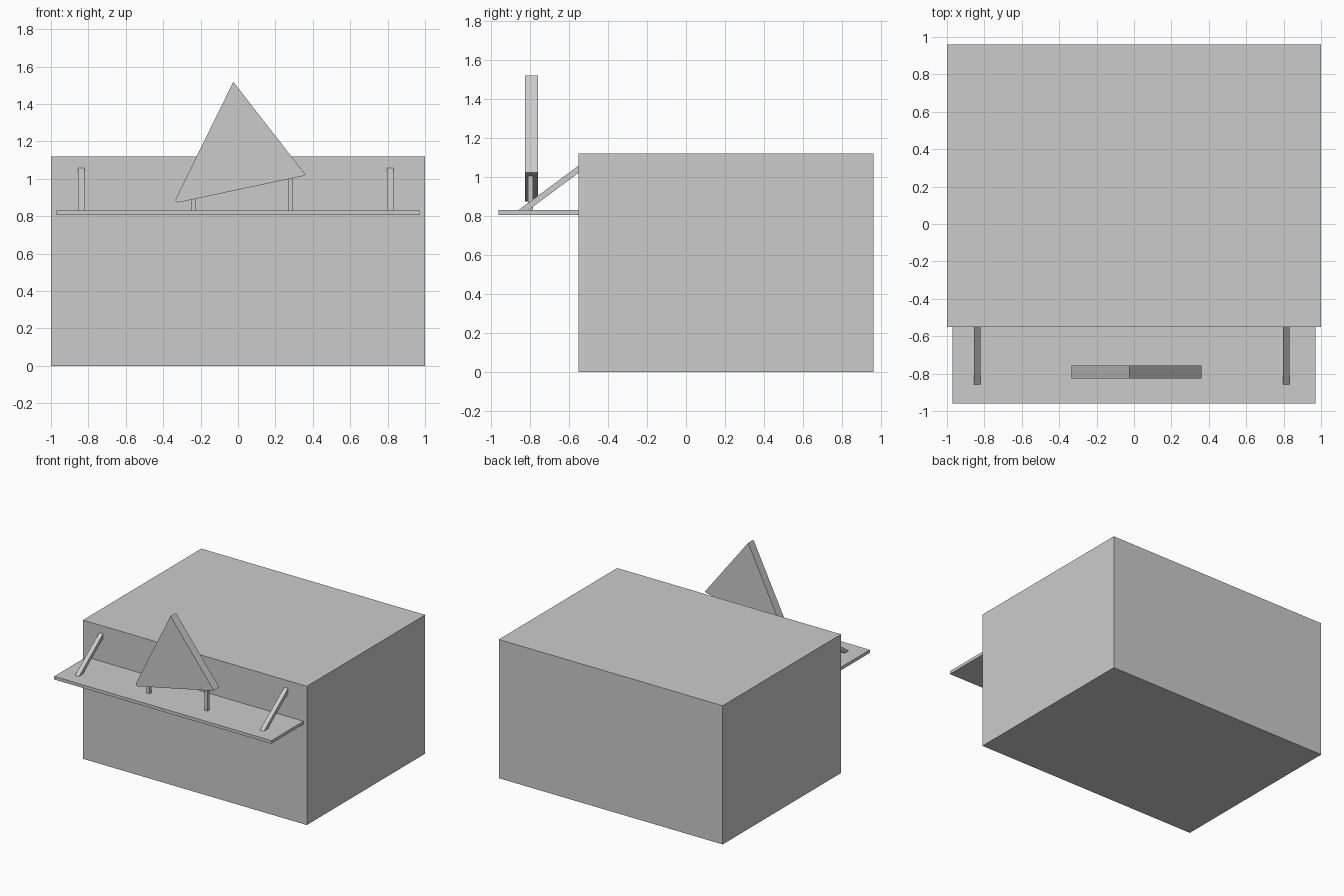
import bpy
import bmesh
from mathutils import Vector

cube = bpy.data.objects.get("Cube")
if cube:
    bpy.data.objects.remove(cube, do_unlink=True)

# One plain grey for every part
GREY = (0.6, 0.6, 0.6, 1.0)
grey = bpy.data.materials.new("plain grey")
grey.use_nodes = True
grey.diffuse_color = GREY
grey.node_tree.nodes["Principled BSDF"].inputs["Base Color"].default_value = GREY


def prism(name, profile, depth):
    """Extrude a flat outline of 3D points along the depth vector."""
    bm = bmesh.new()
    face = bm.faces.new([bm.verts.new(p) for p in profile])
    new = bmesh.ops.extrude_face_region(bm, geom=[face])["geom"]
    moved = [v for v in new if isinstance(v, bmesh.types.BMVert)]
    bmesh.ops.translate(bm, verts=moved, vec=Vector(depth))
    bmesh.ops.recalc_face_normals(bm, faces=bm.faces)
    mesh = bpy.data.meshes.new(name)
    bm.to_mesh(mesh)
    bm.free()
    mesh.materials.append(grey)
    obj = bpy.data.objects.new(name, mesh)
    bpy.context.collection.objects.link(obj)
    return obj


def box(name, x, y, z):
    base = [(x[0], y[0], z[0]), (x[1], y[0], z[0]),
            (x[1], y[1], z[0]), (x[0], y[1], z[0])]
    return prism(name, base, (0, 0, z[1] - z[0]))


# Building block and the canopy shelf on its front
WALL = -0.55
SHELF_TOP = 0.83
box("building", (-1, 1), (WALL, 0.96), (0, 1.12))
box("canopy", (-0.97, 0.97), (-0.96, WALL), (0.805, SHELF_TOP))

# Sloping braces from the canopy up to the wall
brace = [(-0.857, SHELF_TOP), (-0.806, SHELF_TOP), (WALL, 1.02), (WALL, 1.057)]
for side, x in (("right", -0.855), ("left", 0.797)):
    prism(side + "_brace", [(x, y, z) for y, z in brace], (0.035, 0, 0))

# Tilted triangular sign with blunted lower corners
sign = [(-0.025, 1.518), (-0.335, 0.888), (-0.331, 0.877), (-0.318, 0.873),
        (0.35, 1.015), (0.361, 1.022)]
prism("sign", [(x, -0.825, z) for x, z in sign], (0, 0.068, 0))

# Short posts holding the sign
for side, x, top in (("right", -0.252, 0.91), ("left", 0.268, 1.005)):
    box(side + "_sign_post", (x, x + 0.027), (-0.81, -0.783), (SHELF_TOP, top))
